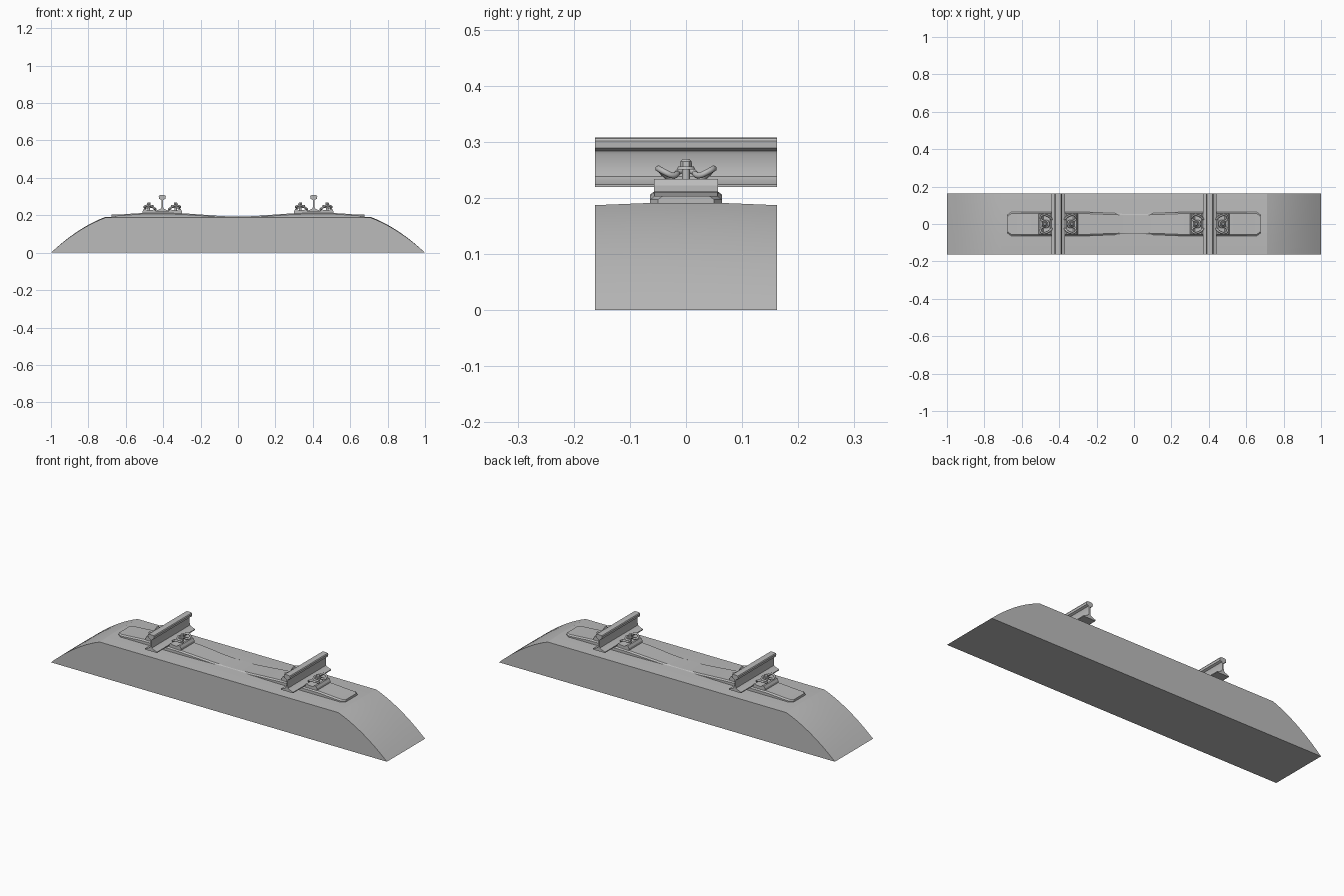
import bpy, bmesh, math
from mathutils import Vector

if "Cube" in bpy.data.objects:
    bpy.data.objects.remove(bpy.data.objects["Cube"])

grey = bpy.data.materials.new("plain grey")
grey.use_nodes = True
grey.diffuse_color = (0.5, 0.5, 0.5, 1)
grey.node_tree.nodes["Principled BSDF"].inputs["Base Color"].default_value = (0.5, 0.5, 0.5, 1)


def finish(name, bm, angle=30):
    bmesh.ops.recalc_face_normals(bm, faces=bm.faces)
    mesh = bpy.data.meshes.new(name)
    bm.to_mesh(mesh)
    bm.free()
    mesh.materials.append(grey)
    ob = bpy.data.objects.new(name, mesh)
    bpy.context.collection.objects.link(ob)
    bpy.ops.object.select_all(action='DESELECT')
    ob.select_set(True)
    bpy.context.view_layer.objects.active = ob
    bpy.ops.object.shade_smooth_by_angle(angle=math.radians(angle))
    return ob


def loft(name, rings, angle=30):
    """Skin matching closed rings of points and cap both ends."""
    bm = bmesh.new()
    loops = [[bm.verts.new(p) for p in ring] for ring in rings]
    for a, b in zip(loops, loops[1:]):
        for i in range(len(a)):
            j = (i + 1) % len(a)
            bm.faces.new((a[i], a[j], b[j], b[i]))
    bm.faces.new(loops[0])
    bm.faces.new(loops[-1][::-1])
    return finish(name, bm, angle)


def smooth(t):
    t = max(0, min(1, t))
    return t * t * (3 - 2 * t)


# Ballast bed: curved shoulders, gently crowned top
STEPS = 10
shoulder = []
for i in range(STEPS + 1):
    t = i / STEPS
    shoulder.append((-1 + 0.29 * t, 0.187 * (1.42 * t - 0.42 * t * t)))
outline = shoulder + [(-x, z) for x, z in reversed(shoulder)]
rings = []
for y, crown in ((-0.162, 0), (-0.064, 0.004), (0.064, 0.004), (0.162, 0)):
    rings.append([(x, y, z + crown * z / 0.187) for x, z in outline])
loft("ballast_bed", rings, 12)


# Sleeper: chamfered section lofted along x, dipping and narrowing at the middle
def sleeper_top(x):
    a = abs(x)
    return 0.193 + 0.019 * smooth(a / 0.36) - 0.009 * smooth((a - 0.5) / 0.17)


rings = []
xs = [-0.675, -0.655] + [-0.64 + 0.04 * i for i in range(33)] + [0.655, 0.675]
for x in xs:
    a = abs(x)
    w = 0.057 + 0.007 * smooth((a - 0.05) / 0.25)
    if a > 0.67:
        w = 0.05
    top = sleeper_top(x)
    edge = max(top - 0.006, 0.189)
    rings.append([(x, -w, 0.17), (x, -w, edge), (x, -w + 0.008, top),
                  (x, w - 0.008, top), (x, w, edge), (x, w, 0.17)])
loft("sleeper", rings, 25)


def box(name, x, y, z, size, bevel=0.0):
    bm = bmesh.new()
    bmesh.ops.create_cube(bm, size=1)
    for v in bm.verts:
        v.co = Vector((x + v.co.x * size[0], y + v.co.y * size[1], z + v.co.z * size[2]))
    if bevel:
        bmesh.ops.bevel(bm, geom=bm.edges[:], offset=bevel, segments=1, affect='EDGES')
    return finish(name, bm)


def cylinder(name, x, z0, z1, r0, r1, sides):
    bm = bmesh.new()
    bmesh.ops.create_cone(bm, cap_ends=True, segments=sides, radius1=r0, radius2=r1, depth=z1 - z0)
    bmesh.ops.translate(bm, verts=bm.verts, vec=(x, 0, (z0 + z1) / 2))
    return finish(name, bm, 35)


def wire(name, points, radius):
    """Bent round bar through the points, as a mesh."""
    curve = bpy.data.curves.new(name, 'CURVE')
    curve.dimensions = '3D'
    curve.bevel_depth = radius
    curve.bevel_resolution = 2
    curve.resolution_u = 6
    curve.use_fill_caps = True
    spline = curve.splines.new('BEZIER')
    spline.bezier_points.add(len(points) - 1)
    for bp, p in zip(spline.bezier_points, points):
        bp.co = p
        bp.handle_left_type = bp.handle_right_type = 'AUTO'
    tmp = bpy.data.objects.new(name, curve)
    bpy.context.collection.objects.link(tmp)
    bpy.context.view_layer.update()
    mesh = bpy.data.meshes.new_from_object(tmp.evaluated_get(bpy.context.evaluated_depsgraph_get()))
    bpy.data.objects.remove(tmp)
    bm = bmesh.new()
    bm.from_mesh(mesh)
    return finish(name, bm, 50)


# Half section of the rail, from foot to head
half = [(0.036, 0.219), (0.036, 0.224), (0.014, 0.232), (0.006, 0.238), (0.004, 0.25),
        (0.004, 0.278), (0.007, 0.284), (0.018, 0.289), (0.019, 0.301), (0.016, 0.306), (0.009, 0.308)]
section = half + [(-x, z) for x, z in reversed(half)]

# Centre loop and one outward arm of the spring clip; u runs away from the rail
arm = [(0.053, 0.008, 0.249), (0.060, 0.016, 0.244), (0.078, 0.016, 0.243),
       (0.092, 0.024, 0.240), (0.094, 0.038, 0.246), (0.080, 0.049, 0.252),
       (0.062, 0.046, 0.250), (0.044, 0.035, 0.239), (0.034, 0.024, 0.231)]

for rail_side, cx in (("right", -0.405), ("left", 0.405)):
    loft(f"{rail_side}_rail", [[(cx + x, y, z) for x, z in section] for y in (-0.162, 0.162)], 35)
    box(f"{rail_side}_rail_pad", cx, 0, 0.214, (0.075, 0.11, 0.012))
    for clip_side, s in (("inner", -math.copysign(1, cx)), ("outer", math.copysign(1, cx))):
        name = f"{rail_side}_{clip_side}"
        # Angled guide plate with a raised shoulder beside the rail foot
        guide = [(0.037, 0.206), (0.037, 0.227), (0.044, 0.233), (0.054, 0.228), (0.080, 0.226),
                 (0.088, 0.234), (0.098, 0.234), (0.105, 0.222), (0.105, 0.206)]
        loft(f"{name}_guide_plate",
             [[(cx + s * u, y, z) for u, z in guide] for y in (-0.057, 0.057)])
        path = [(u, -v, z) for u, v, z in reversed(arm)] + arm
        wire(f"{name}_spring_clip", [(cx + s * u, v, z) for u, v, z in path], 0.0055)
        # Screw with washer flange, hexagonal head and domed cap
        bx = cx + s * 0.072
        cylinder(f"{name}_screw_shank", bx, 0.215, 0.254, 0.007, 0.007, 12)
        cylinder(f"{name}_screw_washer", bx, 0.251, 0.256, 0.016, 0.014, 16)
        cylinder(f"{name}_screw_head", bx, 0.256, 0.265, 0.011, 0.010, 6)
        cylinder(f"{name}_screw_cap", bx, 0.265, 0.269, 0.010, 0.006, 12)
